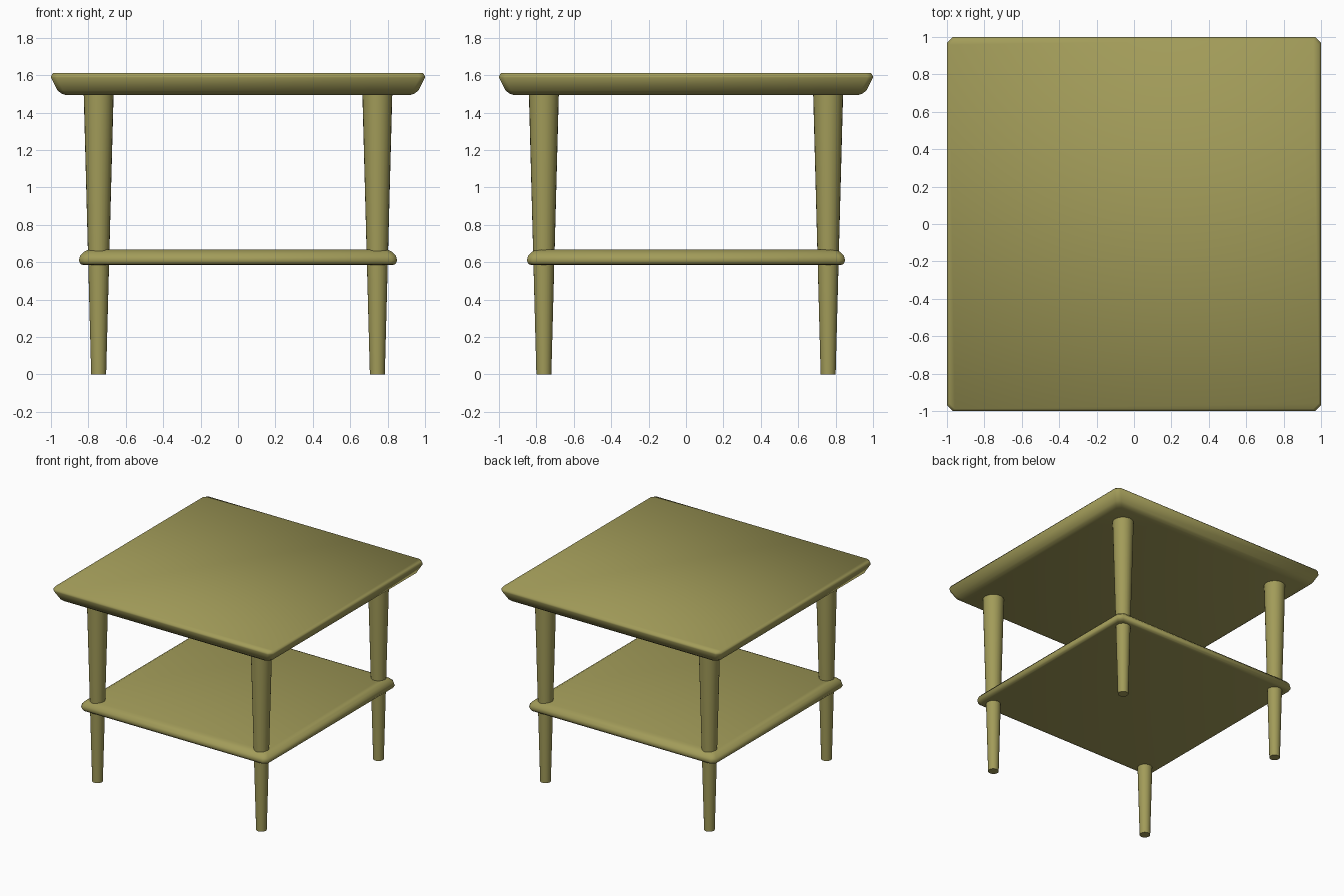
import bpy, bmesh, math

if "Cube" in bpy.data.objects:
    bpy.data.objects.remove(bpy.data.objects["Cube"])

wood = bpy.data.materials.new("olive_wood")
wood.diffuse_color = (0.36, 0.33, 0.10, 1)
wood.use_nodes = True
wood.node_tree.nodes["Principled BSDF"].inputs["Base Color"].default_value = wood.diffuse_color


def finish(name, bm):
    bmesh.ops.recalc_face_normals(bm, faces=bm.faces)
    me = bpy.data.meshes.new(name)
    bm.to_mesh(me)
    bm.free()
    me.materials.append(wood)
    ob = bpy.data.objects.new(name, me)
    bpy.context.collection.objects.link(ob)
    bpy.ops.object.select_all(action='DESELECT')
    ob.select_set(True)
    bpy.context.view_layer.objects.active = ob
    bpy.ops.object.shade_smooth_by_angle(angle=math.radians(50))
    return ob


def board(name, profile, cut):
    """Square board with clipped corners, lofted through (half width, z) rings."""
    bm = bmesh.new()
    rings = []
    for h, z in profile:
        c = h - cut
        pts = [(c, -h), (h, -c), (h, c), (c, h), (-c, h), (-h, c), (-h, -c), (-c, -h)]
        rings.append([bm.verts.new((x, y, z)) for x, y in pts])
    for a, b in zip(rings, rings[1:]):
        for i in range(8):
            j = (i + 1) % 8
            bm.faces.new((a[i], a[j], b[j], b[i]))
    bm.faces.new(rings[0][::-1])
    bm.faces.new(rings[-1])
    return finish(name, bm)


# Table top with undercut edge
board("table_top", [(0.92, 1.493), (0.945, 1.502), (0.965, 1.518), (1.0, 1.587),
                    (0.998, 1.598), (0.988, 1.612)], 0.03)

# Lower shelf with rounded edge
board("lower_shelf", [(0.82, 0.584), (0.84, 0.588), (0.851, 0.607), (0.845, 0.633),
                      (0.825, 0.655), (0.80, 0.667)], 0.03)

# Four tapered round legs, passing through the shelf
for sx, side in ((-1, "left"), (1, "right")):
    for sy, end in ((-1, "front"), (1, "back")):
        bm = bmesh.new()
        bmesh.ops.create_cone(bm, cap_ends=True, segments=24,
                              radius1=0.04, radius2=0.08, depth=1.5)
        bmesh.ops.translate(bm, vec=(sx * 0.745, sy * 0.76, 0.75), verts=bm.verts)
        finish(f"{end}_{side}_leg", bm)
